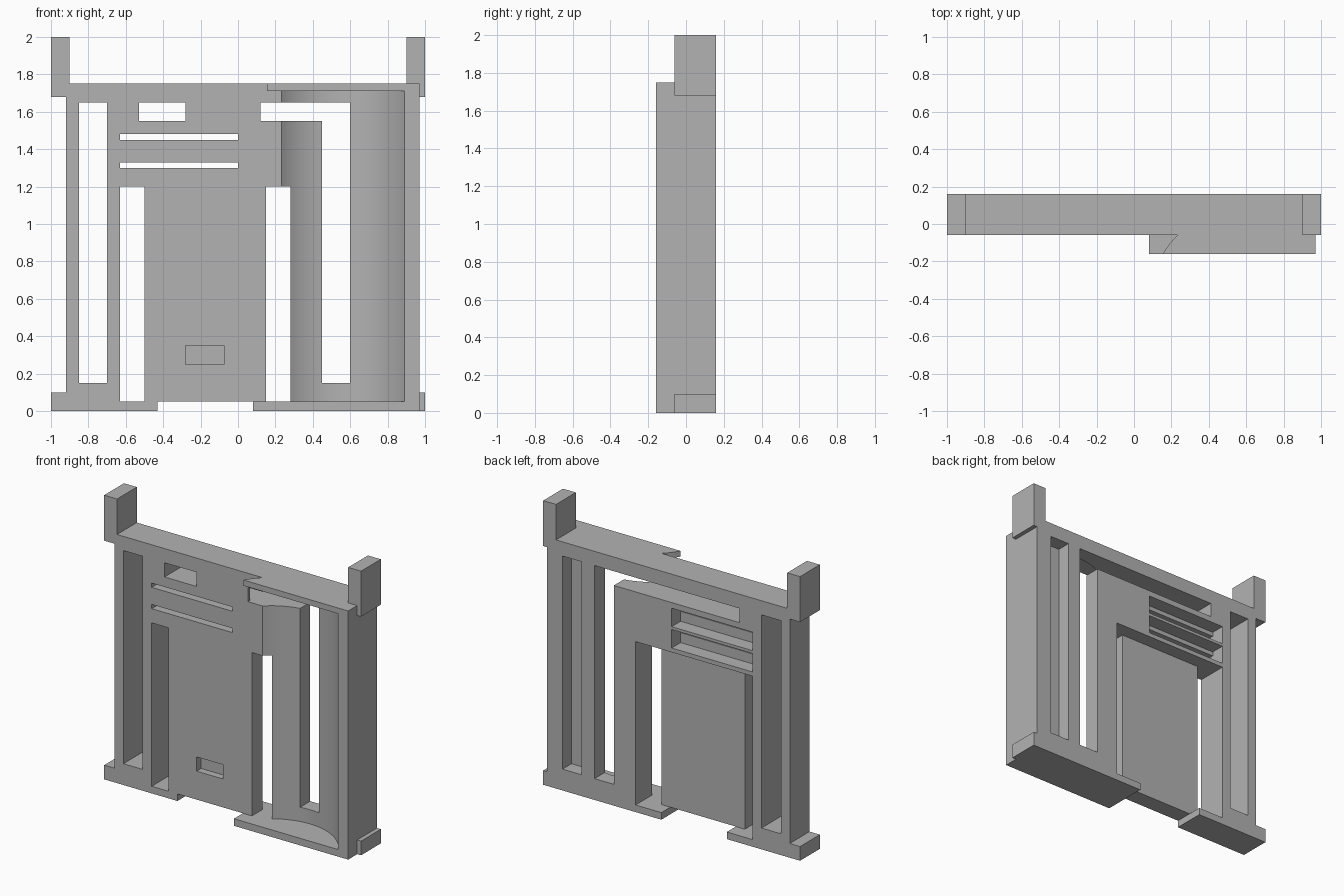
import bpy, bmesh, math

old = bpy.data.objects.get("Cube")
if old:
    bpy.data.objects.remove(old, do_unlink=True)

grey = bpy.data.materials.new("plain grey")
grey.use_nodes = True
colour = (0.45, 0.45, 0.45, 1)
grey.diffuse_color = colour
grey.node_tree.nodes["Principled BSDF"].inputs["Base Color"].default_value = colour

FRONT, BACK, BAY_FRONT = -0.06, 0.16, -0.16
BAY_X, BAY_Y, BAY_R = 0.5225, -0.37, 0.424


def prism(name, points, lo, hi, axis):
    """Extrude a flat outline along y (points are x, z) or z (points are x, y)."""
    bm = bmesh.new()
    place = (lambda a, b, h: (a, h, b)) if axis == "y" else (lambda a, b, h: (a, b, h))
    low = [bm.verts.new(place(a, b, lo)) for a, b in points]
    high = [bm.verts.new(place(a, b, hi)) for a, b in points]
    bm.faces.new(low)
    bm.faces.new(high[::-1])
    n = len(points)
    for i in range(n):
        j = (i + 1) % n
        bm.faces.new((low[i], high[i], high[j], low[j]))
    bmesh.ops.recalc_face_normals(bm, faces=bm.faces)
    mesh = bpy.data.meshes.new(name)
    bm.to_mesh(mesh)
    bm.free()
    mesh.materials.append(grey)
    obj = bpy.data.objects.new(name, mesh)
    bpy.context.collection.objects.link(obj)
    return obj


def box(name, x0, x1, y0, y1, z0, z1):
    return prism(name, [(x0, z0), (x1, z0), (x1, z1), (x0, z1)], y0, y1, "y")


def cut(target, cutter):
    cutter.hide_render = True
    mod = target.modifiers.new("cut", "BOOLEAN")
    mod.operation = "DIFFERENCE"
    mod.solver = "EXACT"
    mod.object = cutter
    bpy.context.view_layer.objects.active = target
    bpy.ops.object.modifier_apply(modifier=mod.name)
    bpy.data.objects.remove(cutter, do_unlink=True)


def arc(start, end, steps):
    """Points on the bay circle between two angles."""
    angles = [start + (end - start) * i / steps for i in range(steps + 1)]
    return [(BAY_X + BAY_R * math.cos(a), BAY_Y + BAY_R * math.sin(a)) for a in angles]


# Main frame with corner posts and feet
frame = prism("main_frame", [
    (-1, 0), (1, 0), (1, 0.1), (0.97, 0.1), (0.97, 1.68), (1, 1.68), (1, 2), (0.9, 2),
    (0.9, 1.75), (-0.9, 1.75), (-0.9, 2), (-1, 2), (-1, 1.68), (-0.92, 1.68),
    (-0.92, 0.1), (-1, 0.1)], FRONT, BACK, "y")

# Concave bay
cut(frame, prism("bay_cutter", arc(0, 2 * math.pi, 96)[:-1], 0.05, 1.71, "z"))

# Openings, each with its front limit: through, thin wall or half depth
THROUGH, THIN, HALF = -0.5, -0.04, 0.06
openings = [
    (-0.63, 0.28, THROUGH, 0.05, 1.2),     # door opening
    (-0.43, 0.08, THROUGH, -0.1, 0.5),     # gap between feet
    (-0.85, -0.7, THROUGH, 0.15, 1.65),    # tall side slot
    (0.7, 0.85, HALF, 0.15, 1.65),         # tall rear recess
    (0.45, 0.6, THROUGH, 0.15, 1.6),       # bay slot
    (-0.53, 0.6, THIN, 1.55, 1.65),        # rear channel
    (-0.53, -0.28, THROUGH, 1.55, 1.65),   # small window
    (0.12, 0.6, THROUGH, 1.55, 1.65),      # wide window
]
for z in (1.3, 1.45):                      # vents with rear pockets
    openings.append((-0.63, 0, HALF, z - 0.07, z + 0.06))
    openings.append((-0.63, 0, THROUGH, z, z + 0.03))
for x0, x1, y0, z0, z1 in openings:
    cut(frame, box("opening_cutter", x0, x1, y0, 0.5, z0, z1))

# Door with shallow handle pocket
door = box("door", -0.5, 0.15, FRONT, HALF, 0.05, 1.2)
cut(door, box("handle_cutter", -0.28, -0.075, -0.5, -0.01, 0.25, 0.35))

# Raised surround of the bay: floor, side wall and top plate
front_angle = math.asin((BAY_FRONT - BAY_Y) / BAY_R)
back_angle = math.asin((FRONT - BAY_Y) / BAY_R)
right_arc = arc(front_angle, back_angle, 8)
left_arc = arc(math.pi - back_angle, math.pi - front_angle, 8)
box("bay_floor", 0.08, 0.97, BAY_FRONT, FRONT, 0, 0.05)
wall = prism("bay_side_wall", right_arc + [(0.97, FRONT), (0.97, BAY_FRONT)], 0.05, 1.71, "z")
top = prism("bay_top_plate", left_arc + [(0.97, BAY_FRONT), (0.97, FRONT)], 1.71, 1.75, "z")

# Smooth the curved surfaces and keep hard edges
bpy.ops.object.select_all(action="DESELECT")
for obj in (frame, wall, top):
    obj.select_set(True)
bpy.context.view_layer.objects.active = frame
bpy.ops.object.shade_smooth_by_angle(angle=math.radians(25))
